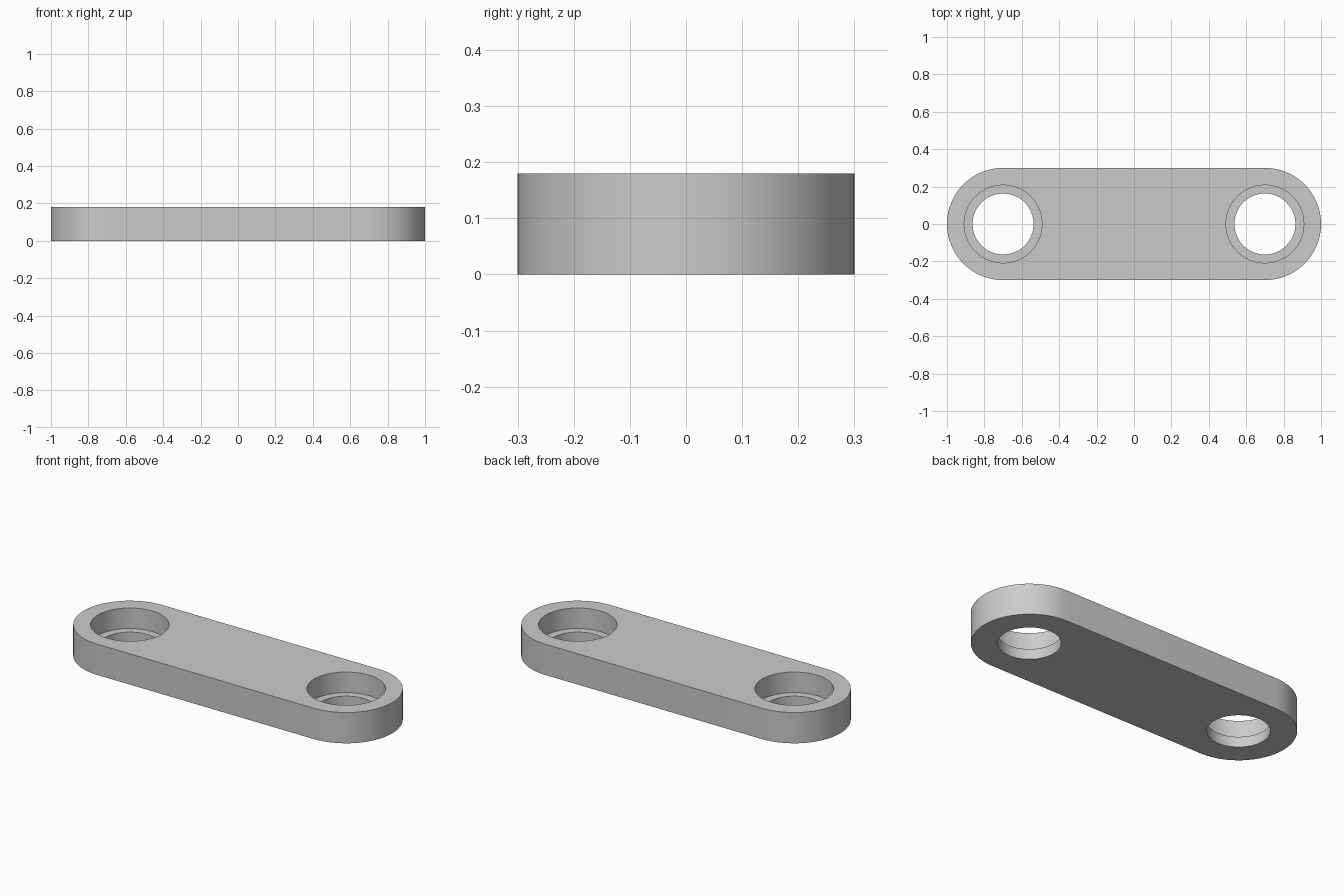
import bpy
import bmesh
from math import pi, cos, sin, radians

if "Cube" in bpy.data.objects:
    bpy.data.objects.remove(bpy.data.objects["Cube"], do_unlink=True)

THICK, END_X, END_R = 0.18, 0.7, 0.3
HOLE_R, BORE_R, LEDGE_Z = 0.163, 0.208, 0.06
SEG = 64

grey = bpy.data.materials.new("plain grey")
grey.use_nodes = True
colour = (0.6, 0.6, 0.6, 1)
grey.diffuse_color = colour
grey.node_tree.nodes["Principled BSDF"].inputs["Base Color"].default_value = colour


def arc(cx, r, start, sweep, count):
    return [(cx + r * cos(start + sweep * i / count),
             r * sin(start + sweep * i / count)) for i in range(count + 1)]


def stacked_solid(name, rings):
    """Closed solid through matching outlines, each given as (points, z)."""
    bm = bmesh.new()
    loops = [[bm.verts.new((x, y, z)) for x, y in pts] for pts, z in rings]
    n = len(loops[0])
    bm.faces.new(loops[0][::-1])
    bm.faces.new(loops[-1])
    for low, high in zip(loops, loops[1:]):
        for i in range(n):
            j = (i + 1) % n
            bm.faces.new((low[i], low[j], high[j], high[i]))
    mesh = bpy.data.meshes.new(name)
    bm.to_mesh(mesh)
    bm.free()
    mesh.materials.append(grey)
    obj = bpy.data.objects.new(name, mesh)
    bpy.context.collection.objects.link(obj)
    return obj


# Link plate with rounded ends
outline = (arc(END_X, END_R, -pi / 2, pi, SEG // 2)
           + arc(-END_X, END_R, pi / 2, pi, SEG // 2))
plate = stacked_solid("link_plate", [(outline, 0), (outline, THICK)])
bpy.context.view_layer.objects.active = plate
plate.select_set(True)

# Stepped holes, wide at the top and narrow below the ledge
for side in (-1, 1):
    hole, bore = (arc(side * END_X, r, 0, 2 * pi, SEG)[:-1]
                  for r in (HOLE_R, BORE_R))
    cutter = stacked_solid("hole_cutter", [(hole, -0.1), (hole, LEDGE_Z),
                                           (bore, LEDGE_Z), (bore, THICK + 0.1)])
    cutter.hide_render = True
    cut = plate.modifiers.new("stepped hole", "BOOLEAN")
    cut.operation = "DIFFERENCE"
    cut.solver = "EXACT"
    cut.object = cutter
    bpy.ops.object.modifier_apply(modifier=cut.name)
    bpy.data.objects.remove(cutter, do_unlink=True)

# Smooth round walls, sharp rims
bpy.ops.object.shade_smooth_by_angle(angle=radians(30))
